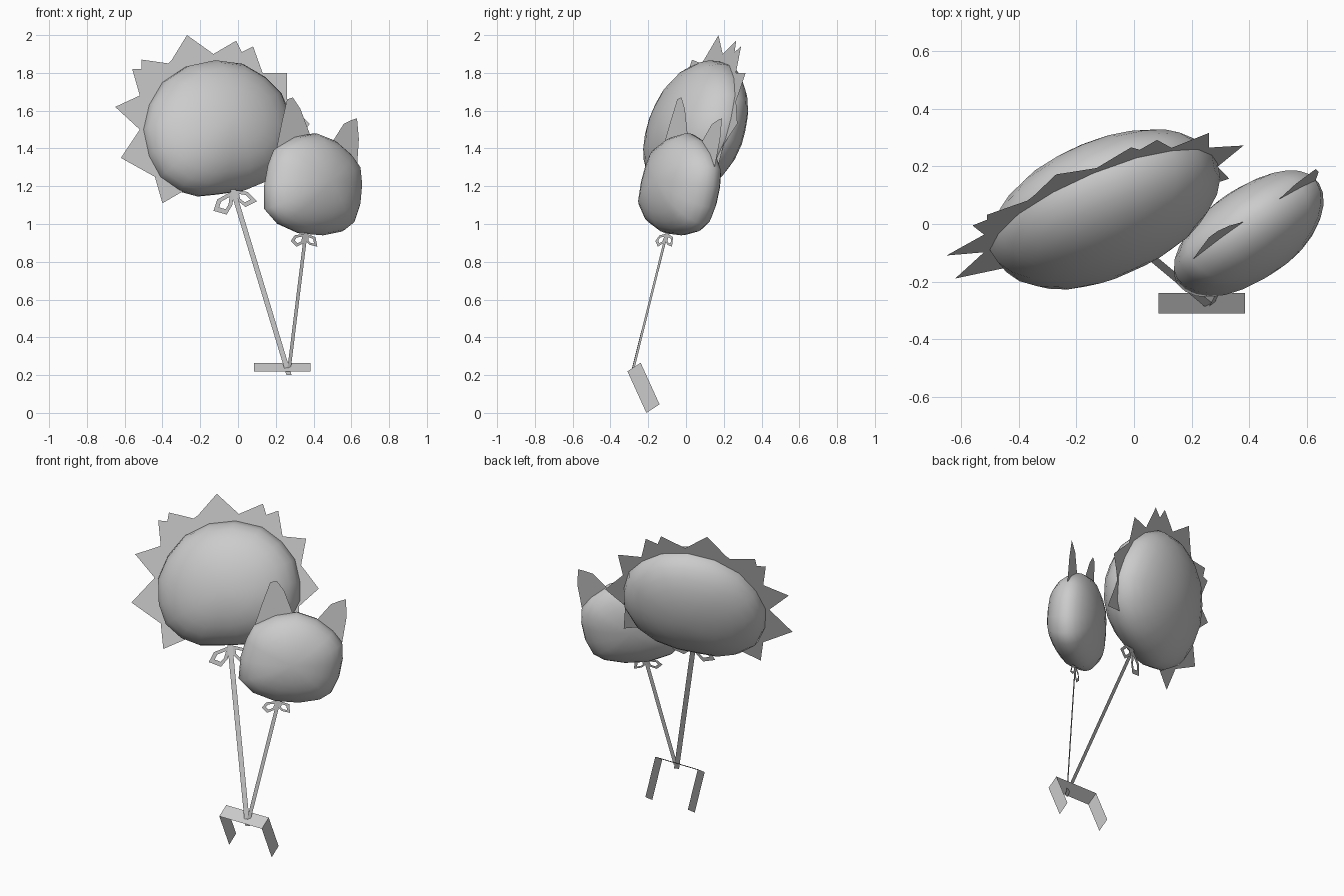
import bpy
import math
from mathutils import Vector

cube = bpy.data.objects.get("Cube")
if cube:
    bpy.data.objects.remove(cube)

# One plain grey for every part
GREY = (0.6, 0.6, 0.6, 1)
grey = bpy.data.materials.new("plain grey")
grey.use_nodes = True
grey.diffuse_color = GREY
grey.node_tree.nodes["Principled BSDF"].inputs["Base Color"].default_value = GREY


def add_object(name, verts, faces, smooth=False):
    mesh = bpy.data.meshes.new(name)
    mesh.from_pydata(verts, [], faces)
    mesh.materials.append(grey)
    mesh.polygons.foreach_set("use_smooth", [smooth] * len(faces))
    mesh.update()
    obj = bpy.data.objects.new(name, mesh)
    bpy.context.collection.objects.link(obj)
    return obj


class Plane:
    """Leaning plane y = base + yaw * x + lean * z that carries flat parts."""

    def __init__(self, yaw, lean, through):
        self.yaw, self.lean = yaw, lean
        x, y, z = through
        self.base = y - yaw * x - lean * z
        self.normal = Vector((-yaw, 1, -lean)).normalized()

    def at(self, x, z):
        return Vector((x, self.base + self.yaw * x + self.lean * z, z))


def sheet(name, plane, outline):
    """Flat cut-out lying in a plane."""
    verts = [plane.at(x, z) for x, z in outline]
    return add_object(name, verts, [list(range(len(verts)))])


def balloon(name, plane, outline, centre, front, back, rings=7):
    """Inflated cushion: the outline shrinks in rings towards both poles."""
    middle = plane.at(*centre)
    rim = [plane.at(x, z) - middle for x, z in outline]
    count = len(rim)
    verts, faces = [], []
    for i in range(1 - rings, rings):
        angle = i / rings * math.pi / 2
        depth = math.sin(angle) * (front if i < 0 else back)
        verts += [middle + p * math.cos(angle) + plane.normal * depth for p in rim]
    layers = len(verts) // count
    for r in range(layers - 1):
        for s in range(count):
            a, b = r * count + s, r * count + (s + 1) % count
            faces.append((a, a + count, b + count, b))
    # Poles
    first, last = len(verts), len(verts) + 1
    verts += [middle - plane.normal * front, middle + plane.normal * back]
    top = (layers - 1) * count
    for s in range(count):
        t = (s + 1) % count
        faces.append((first, s, t))
        faces.append((last, top + t, top + s))
    return add_object(name, verts, faces, smooth=True)


def bow_loop(name, plane, outline, hole=0.5):
    """Flat ribbon loop: an outline with a scaled hole."""
    outer = [plane.at(x, z) for x, z in outline]
    middle = sum(outer, Vector()) / len(outer)
    inner = [middle.lerp(p, hole) for p in outer]
    n = len(outer)
    faces = [(i, (i + 1) % n, n + (i + 1) % n, n + i) for i in range(n)]
    return add_object(name, outer + inner, faces)


def ribbon(name, start, end, width, yaw):
    """Flat straight string."""
    side = Vector((1, yaw, 0)).normalized() * width / 2
    start, end = Vector(start), Vector(end)
    return add_object(name, [start - side, start + side, end + side, end - side],
                      [(0, 1, 2, 3)])


big = Plane(0.4, 0.34, (-0.1, 0.07, 1.5))
small = Plane(0.68, 0.15, (0.4, -0.02, 1.2))

# Large balloon with its jagged mane
balloon("large_balloon", big, [
    (-.5, 1.5), (-.47, 1.63), (-.4, 1.75), (-.28, 1.83), (-.14, 1.86), (.01, 1.84),
    (.13, 1.77), (.22, 1.68), (.27, 1.56), (.29, 1.45), (.25, 1.32), (.16, 1.23),
    (.04, 1.18), (-.1, 1.16), (-.2, 1.15), (-.31, 1.18), (-.41, 1.25), (-.47, 1.36),
], (-.1, 1.5), front=0.24, back=0.2)
sheet("mane", big, [
    (-.28, 1.18), (-.4, 1.11), (-.44, 1.25), (-.62, 1.35), (-.52, 1.5), (-.65, 1.62),
    (-.52, 1.68), (-.56, 1.82), (-.51, 1.82), (-.51, 1.87), (-.37, 1.85), (-.35, 1.87),
    (-.27, 2), (-.13, 1.9), (-.01, 1.97), (.02, 1.91), (.08, 1.94), (.13, 1.8),
    (.26, 1.8), (.26, 1.65), (.38, 1.53), (.29, 1.42), (.33, 1.25), (.2, 1.28),
])

# Small balloon with two ears
balloon("small_balloon", small, [
    (.15, 1.21), (.17, 1.32), (.2, 1.4), (.3, 1.46), (.4, 1.48), (.5, 1.44),
    (.58, 1.37), (.63, 1.3), (.64, 1.2), (.63, 1.09), (.6, 1), (.55, .96),
    (.45, .94), (.33, .95), (.22, 1), (.15, 1.08),
], (.4, 1.21), front=0.17, back=0.14)
sheet("right_ear", small, [(.2, 1.38), (.23, 1.53), (.26, 1.66), (.29, 1.67),
                           (.33, 1.61), (.39, 1.45), (.32, 1.38)])
sheet("left_ear", small, [(.49, 1.42), (.56, 1.53), (.6, 1.55), (.63, 1.56),
                          (.64, 1.45), (.63, 1.3), (.55, 1.35)])

# Strings meeting at the wrist band
ribbon("large_string", (-.03, -.04, 1.19), (.27, -.29, .2), 0.03, big.yaw)
ribbon("small_string", (.36, -.1, .96), (.27, -.28, .23), 0.022, small.yaw)

# Bows under the balloons
big_bow = Plane(big.yaw, 0.25, (-.02, -.04, 1.17))
bow_loop("large_bow_right_loop", big_bow,
         [(-.02, 1.18), (-.11, 1.13), (-.13, 1.07), (-.06, 1.05), (-.03, 1.1)])
bow_loop("large_bow_left_loop", big_bow,
         [(-.02, 1.18), (.05, 1.17), (.1, 1.12), (.04, 1.09), (-.01, 1.13)])
small_bow = Plane(small.yaw, 0.25, (.36, -.1, .94))
bow_loop("small_bow_right_loop", small_bow,
         [(.36, .95), (.3, .94), (.28, .91), (.31, .88), (.35, .9)])
bow_loop("small_bow_left_loop", small_bow,
         [(.36, .95), (.41, .93), (.42, .88), (.38, .89), (.36, .91)])

# Wrist band: a thin strip folded down at both ends
front_edge, back_edge = Vector((0, -.31, .22)), Vector((0, -.24, .265))
drop = Vector((0, .1, -.22))
profile = [(.085, 1), (.085, 0), (.385, 0), (.385, 1)]
verts = [edge + Vector((x, 0, 0)) + drop * down
         for edge in (front_edge, back_edge) for x, down in profile]
add_object("wrist_band", verts, [(i, i + 1, i + 5, i + 4) for i in range(3)])
